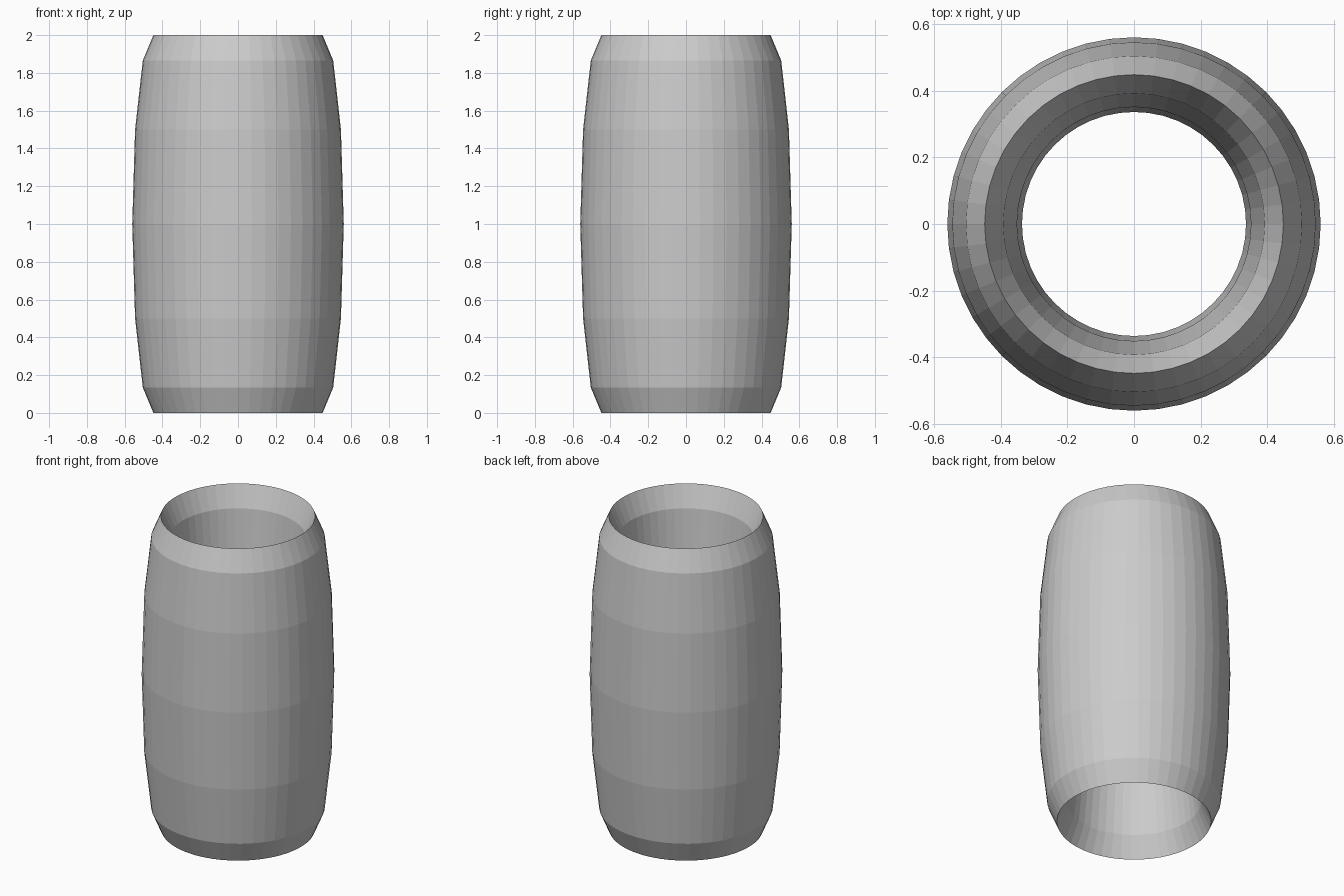
import bpy

if "Cube" in bpy.data.objects:
    bpy.data.objects.remove(bpy.data.objects["Cube"])

# Barrel-shaped ring: a flat-shaded torus stretched tall
bpy.ops.mesh.primitive_torus_add(
    major_segments=48, minor_segments=12,
    major_radius=0.448, minor_radius=0.112,
    location=(0, 0, 1))
ring = bpy.context.object
ring.name = "stretched_ring"
ring.scale.z = 1 / 0.112
bpy.ops.object.transform_apply(location=False, rotation=False, scale=True)
bpy.ops.object.shade_flat()
